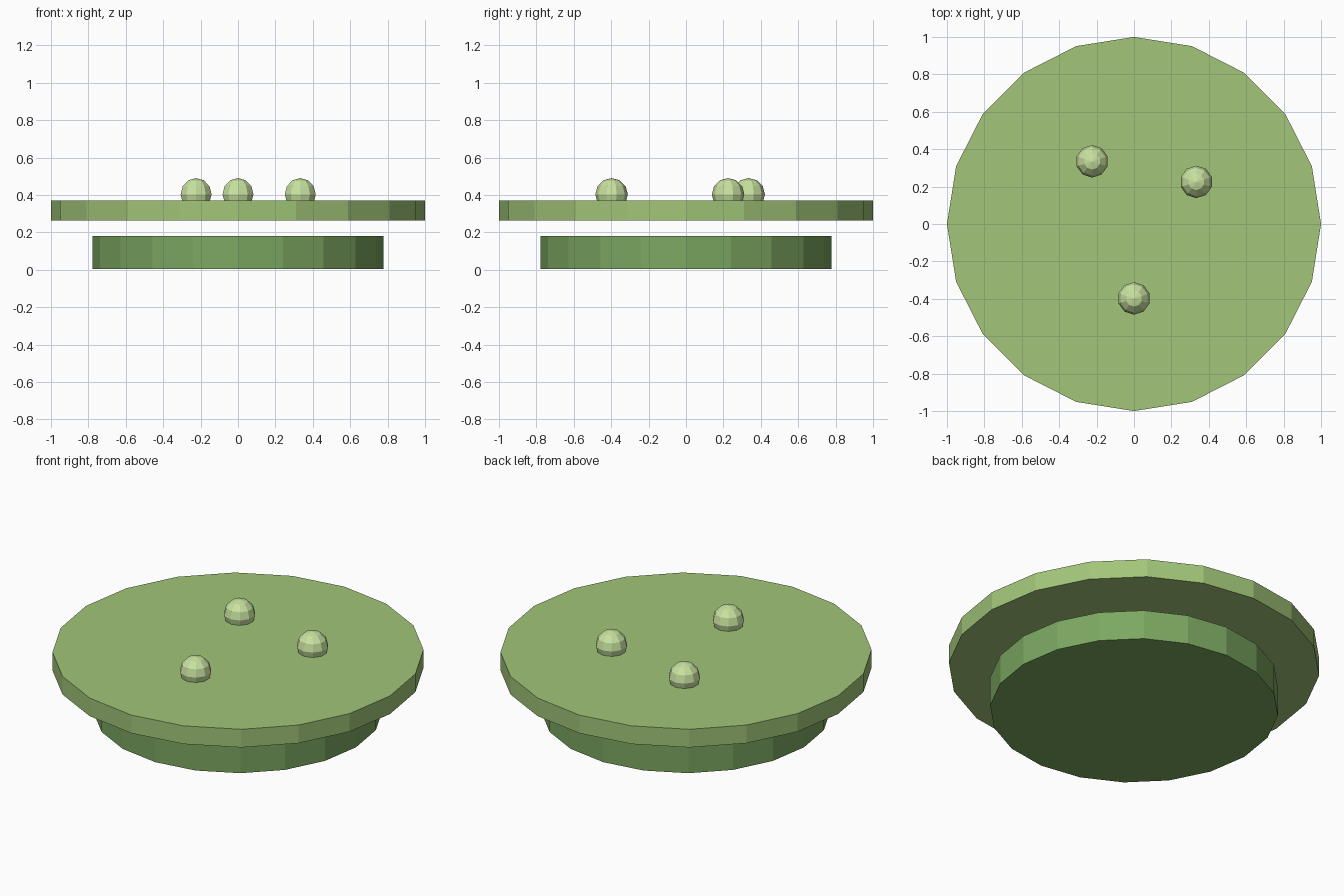
import bpy

if "Cube" in bpy.data.objects:
    bpy.data.objects.remove(bpy.data.objects["Cube"])


def material(name, rgb):
    m = bpy.data.materials.new(name)
    m.diffuse_color = (*rgb, 1)
    m.use_nodes = True
    m.node_tree.nodes["Principled BSDF"].inputs["Base Color"].default_value = m.diffuse_color
    return m


def finish(name, mat):
    ob = bpy.context.object
    ob.name = name
    ob.data.materials.append(mat)


def disc(name, radius, z0, z1, mat):
    bpy.ops.mesh.primitive_cylinder_add(vertices=20, radius=radius, depth=z1 - z0,
                                        location=(0, 0, (z0 + z1) / 2))
    finish(name, mat)


dark = material("dark_green", (0.20, 0.39, 0.12))
mid = material("mid_green", (0.36, 0.56, 0.19))
pale = material("pale_green", (0.58, 0.76, 0.35))

# Base disc and the wider disc floating above it
disc("lower_disc", 0.777, 0.005, 0.18, dark)
disc("upper_disc", 1.0, 0.262, 0.37, mid)

# Small faceted bumps sunk into the top
for i, (x, y) in enumerate([(0, -0.398), (0.333, 0.225), (-0.224, 0.335)]):
    bpy.ops.mesh.primitive_uv_sphere_add(segments=10, ring_count=6, radius=0.087,
                                         location=(x, y, 0.403))
    finish(f"bump_{i + 1}", pale)
